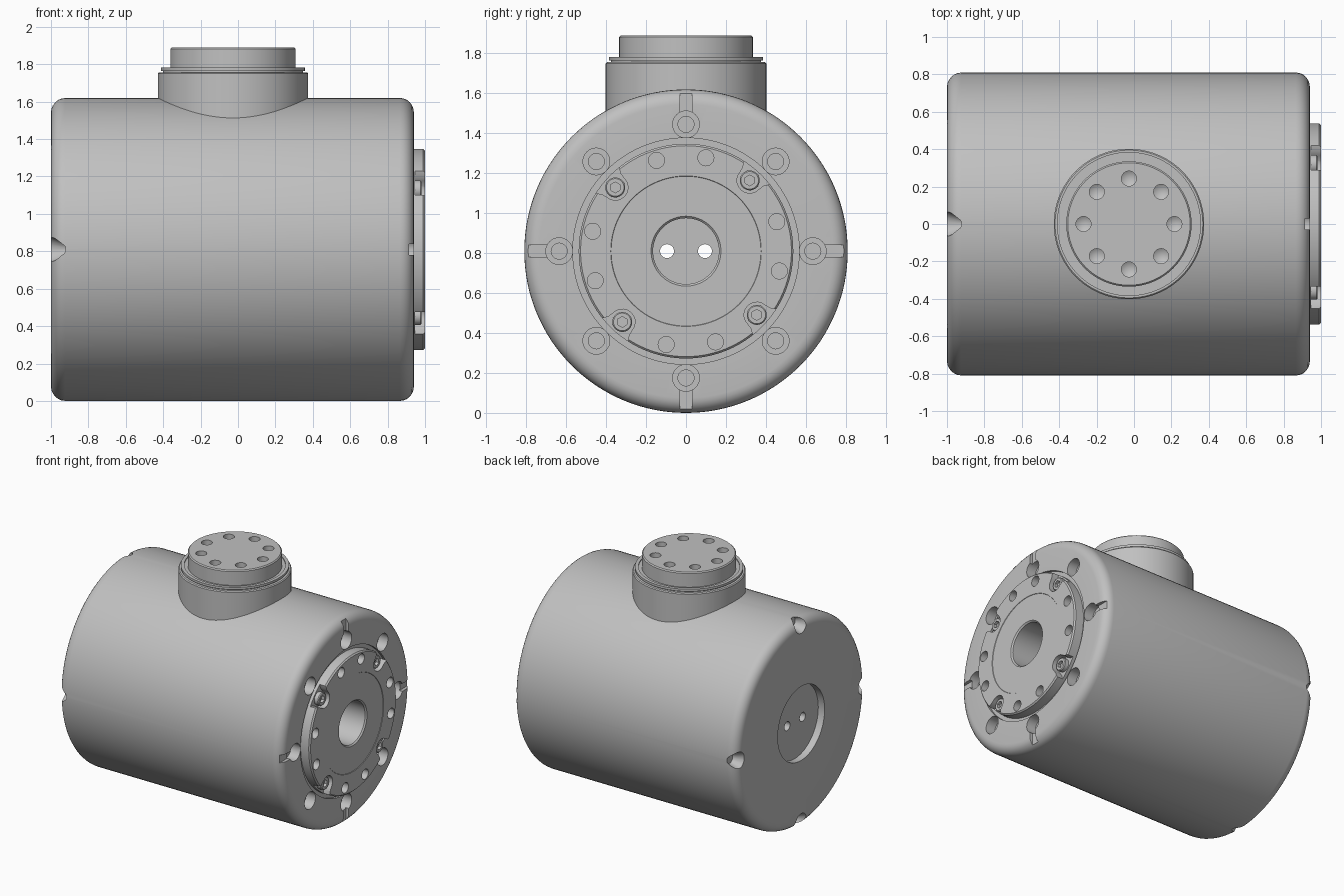
import bpy, bmesh
from math import cos, sin, pi, radians
from mathutils import Matrix, Vector

cube = bpy.data.objects.get("Cube")
if cube:
    bpy.data.objects.remove(cube, do_unlink=True)

CZ = 0.81                      # height of the main axis
NECK_X = -0.027                # position of the vertical neck
QUARTERS = (0, 90, 180, 270)
TO_X = Matrix.Rotation(pi / 2, 4, 'Y')

steel = bpy.data.materials.new("steel_grey")
steel.use_nodes = True
GREY = (0.53, 0.53, 0.53, 1)
steel.diffuse_color = GREY
steel.node_tree.nodes["Principled BSDF"].inputs["Base Color"].default_value = GREY


def finish(bm, name):
    bmesh.ops.recalc_face_normals(bm, faces=bm.faces)
    mesh = bpy.data.meshes.new(name)
    bm.to_mesh(mesh)
    bm.free()
    mesh.materials.append(steel)
    obj = bpy.data.objects.new(name, mesh)
    bpy.context.collection.objects.link(obj)
    return obj


def lathe(name, profile, segs=32, matrix=Matrix()):
    """Turn (along, radius) points round the local z axis; ends on the axis close up."""
    bm = bmesh.new()
    rings = []
    for h, r in profile:
        n = segs if r > 0 else 1
        rings.append([bm.verts.new(matrix @ Vector((r * cos(2 * pi * i / segs),
                      r * sin(2 * pi * i / segs), h))) for i in range(n)])
    pairs = list(zip(rings, rings[1:]))
    if profile[0][1] > 0:      # ring-shaped solid
        pairs.append((rings[-1], rings[0]))
    for a, b in pairs:
        for i in range(segs):
            j = (i + 1) % segs
            quad = [a[i % len(a)], a[j % len(a)], b[j % len(b)], b[i % len(b)]]
            bm.faces.new(list(dict.fromkeys(quad)))
    return finish(bm, name)


def prism(name, outline, x0, x1, angle):
    """Extrude a (radial, sideways) outline along x, turned round the main axis."""
    bm = bmesh.new()
    c, s = cos(angle), sin(angle)
    face = bm.faces.new([bm.verts.new((x0, u * c - v * s, CZ + u * s + v * c))
                         for u, v in outline])
    new = bmesh.ops.extrude_face_region(bm, geom=[face])["geom"]
    bmesh.ops.translate(bm, vec=(x1 - x0, 0, 0),
                        verts=[g for g in new if isinstance(g, bmesh.types.BMVert)])
    return finish(bm, name)


def along_x(radius=0.0, degrees=0.0):
    a = radians(degrees)
    return Matrix.Translation((0, radius * cos(a), CZ + radius * sin(a))) @ TO_X


def cut(target, cutters):
    for c in cutters:
        c.hide_render = True
        mod = target.modifiers.new("cut", 'BOOLEAN')
        mod.operation, mod.solver, mod.object = 'DIFFERENCE', 'EXACT', c
    bpy.context.view_layer.update()
    done = target.evaluated_get(bpy.context.evaluated_depsgraph_get())
    mesh = bpy.data.meshes.new_from_object(done)
    target.modifiers.clear()
    target.data = mesh
    for c in cutters:
        bpy.data.objects.remove(c, do_unlink=True)


def rounded(x, r, size, start):
    """Quarter-round corner points from one direction to the next."""
    return [(x + size * cos(start - t * pi / 12), r + size * sin(start - t * pi / 12))
            for t in range(7)]


# Main drum with rear recess, front bore and a groove round the flange
R, ROUND = 0.81, 0.075
body = lathe("body", [(-0.945, 0), (-0.945, 0.29), (-1, 0.29)]
             + rounded(-1 + ROUND, R - ROUND, ROUND, pi)
             + rounded(0.94 - ROUND, R - ROUND, ROUND, pi / 2)
             + [(0.94, 0.567), (0.92, 0.567), (0.92, 0.165), (-0.9, 0.165), (-0.9, 0)],
             128, along_x())

cutters = []
for k in range(8):             # counterbored mounting holes
    cutters.append(lathe("bore_cutter", [(0.78, 0), (0.78, 0.04), (0.86, 0.04),
                   (0.86, 0.067), (1.1, 0.067), (1.1, 0)], 32, along_x(0.635, 45 * k)))
for q in QUARTERS:             # radial slots in front, tapered notches at the rear
    cutters.append(prism("slot_cutter", [(0.635, -0.03), (0.9, -0.03), (0.9, 0.03),
                   (0.635, 0.03)], 0.915, 1.1, radians(q)))
    cutters.append(lathe("notch_cutter", [(-1.04, 0), (-1.04, 0.084), (-0.922, 0.037),
                   (-0.922, 0)], 32, along_x(0.775, q)))
for side in (0, 180):          # cable holes through the rear plate
    cutters.append(lathe("cable_cutter", [(-1.1, 0), (-1.1, 0.035), (-0.8, 0.035),
                   (-0.8, 0)], 24, along_x(0.095, side)))
cut(body, cutters)

# Output flange with bolt holes and flared screw pockets
flange = lathe("output_flange", [(0.91, 0.165), (0.91, 0.5375), (0.99, 0.5375), (1, 0.528),
               (1, 0.377), (0.997, 0.375), (0.997, 0.175), (0.987, 0.165)], 96, along_x())
pocket = [(0.477 - 0.064 * sin(t * pi / 10), 0.064 * cos(t * pi / 10)) for t in range(11)]
pocket += [(0.505, -0.07), (0.57, -0.115), (0.57, 0.115), (0.505, 0.07)]
cutters = []
for q in QUARTERS:
    cutters.append(prism("pocket_cutter", pocket, 0.945, 1.1, radians(48 + q)))
    for a in (18, -12):
        cutters.append(lathe("hole_cutter", [(0.925, 0), (0.925, 0.04), (1.1, 0.04),
                       (1.1, 0)], 24, along_x(0.478, a + q)))
cut(flange, cutters)

# Socket screws in the pockets
parts = [body, flange]
for n, q in enumerate(QUARTERS):
    at = along_x(0.477, 48 + q)
    screw = lathe(f"flange_screw_{n + 1}", [(0.935, 0), (0.935, 0.05), (0.975, 0.05),
                  (0.981, 0.044), (0.981, 0)], 32, at)
    cut(screw, [lathe("socket_cutter", [(0.958, 0), (0.958, 0.027), (1.1, 0.027),
                (1.1, 0)], 6, at)])
    parts.append(screw)

# Vertical neck with stepped collar and drilled top
upright = Matrix.Translation((NECK_X, 0, 0))
neck = lathe("neck", [(1.4, 0), (1.4, 0.402), (1.75, 0.402), (1.757, 0.395), (1.757, 0.375),
             (1.764, 0.375), (1.764, 0.385), (1.782, 0.385), (1.782, 0.36), (1.774, 0.36),
             (1.774, 0.335), (1.882, 0.335), (1.89, 0.327), (1.89, 0)], 96, upright)
cut(neck, [lathe("drill_cutter", [(1.8, 0), (1.825, 0.04), (2, 0.04), (2, 0)], 24,
           Matrix.Translation((0.243 * cos(k * pi / 4), 0.243 * sin(k * pi / 4), 0)) @ upright)
           for k in range(8)])
parts.append(neck)

# Smooth shading with crisp edges
for obj in bpy.context.selected_objects:
    obj.select_set(False)
for obj in parts:
    obj.select_set(True)
bpy.context.view_layer.objects.active = body
bpy.ops.object.shade_smooth_by_angle(angle=radians(30))
